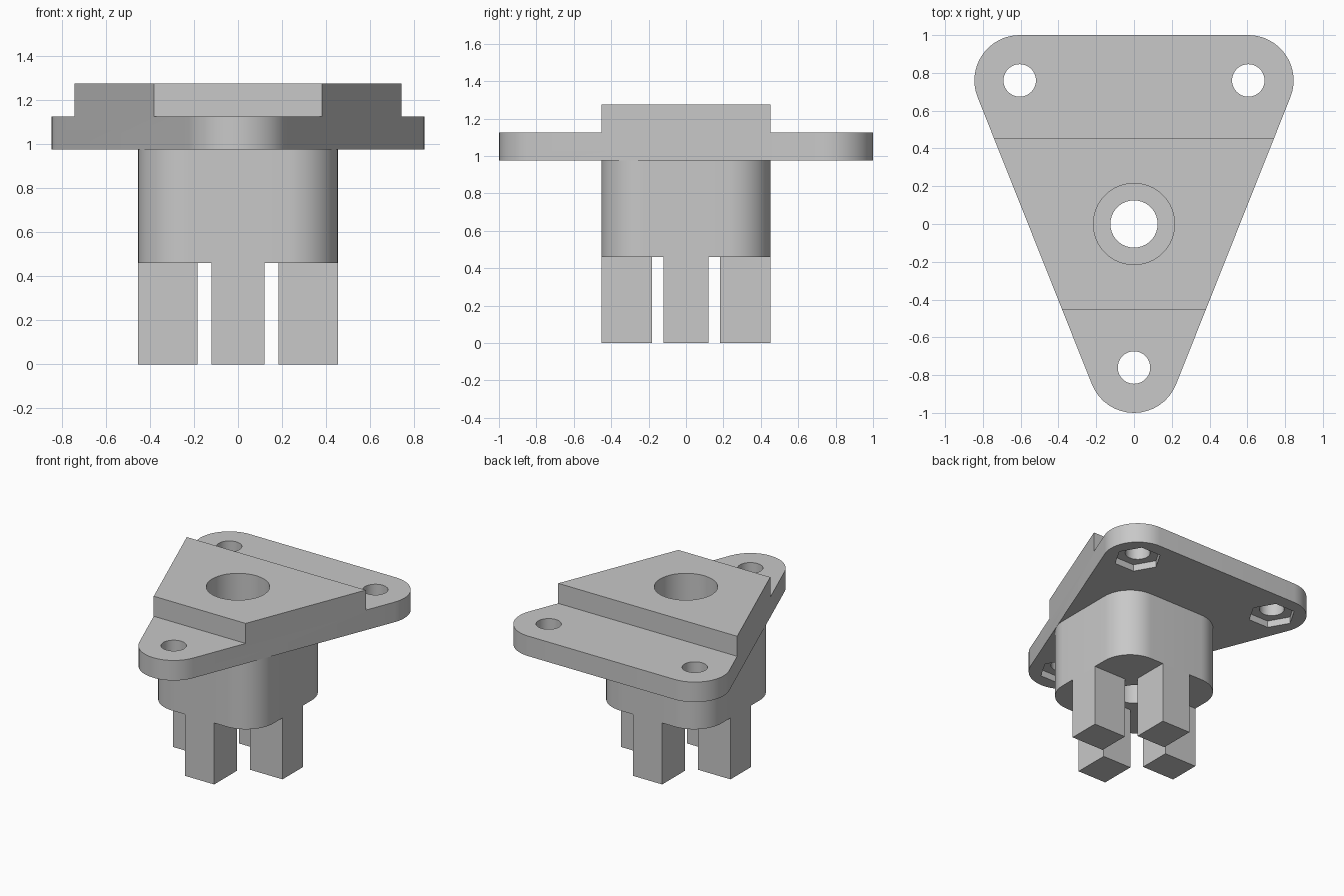
import bpy
import bmesh
from math import atan2, cos, degrees, pi, radians, sin

default = bpy.data.objects.get("Cube")
if default:
    bpy.data.objects.remove(default, do_unlink=True)

# Single flat colour
grey = bpy.data.materials.new("plain grey")
grey.use_nodes = True
grey.diffuse_color = (0.58, 0.58, 0.58, 1)
grey.node_tree.nodes["Principled BSDF"].inputs["Base Color"].default_value = grey.diffuse_color

# Main heights
BODY_BOTTOM, PLATE_BOTTOM, PLATE_TOP, BLOCK_TOP = 0.46, 0.975, 1.125, 1.275
HALF = 0.453        # half width of body, raised block and leg cross
LUG_R = 0.24
LUGS = [(0.605, 0.76), (-0.605, 0.76), (0, -0.76)]


def arcs(parts, steps=16):
    """Outline joining arcs given as centre x, centre y, radius, start, end."""
    return [(x + r * cos(radians(a + (b - a) * i / steps)),
             y + r * sin(radians(a + (b - a) * i / steps)))
            for x, y, r, a, b in parts for i in range(steps + 1)]


def ring(x, y, r, n=64):
    return [(x + r * cos(2 * pi * i / n), y + r * sin(2 * pi * i / n)) for i in range(n)]


def rect(x0, x1, y0, y1):
    return [(x0, y0), (x1, y0), (x1, y1), (x0, y1)]


def prism(name, outline, z0, z1):
    """Closed solid from an outline extruded between two heights."""
    bm = bmesh.new()
    face = bm.faces.new([bm.verts.new((x, y, z0)) for x, y in outline])
    top = bmesh.ops.extrude_face_region(bm, geom=[face])["geom"]
    bmesh.ops.translate(bm, vec=(0, 0, z1 - z0),
                        verts=[v for v in top if isinstance(v, bmesh.types.BMVert)])
    bmesh.ops.remove_doubles(bm, verts=bm.verts, dist=1e-5)
    bmesh.ops.recalc_face_normals(bm, faces=bm.faces)
    mesh = bpy.data.meshes.new(name)
    bm.to_mesh(mesh)
    bm.free()
    mesh.materials.append(grey)
    obj = bpy.data.objects.new(name, mesh)
    bpy.context.collection.objects.link(obj)
    return obj


def activate(obj):
    bpy.ops.object.select_all(action="DESELECT")
    obj.select_set(True)
    bpy.context.view_layer.objects.active = obj


def cut(obj, outline, z0, z1):
    cutter = prism("cutter", outline, z0, z1)
    cutter.hide_render = True
    mod = obj.modifiers.new("cut", "BOOLEAN")
    mod.operation, mod.solver, mod.object = "DIFFERENCE", "EXACT", cutter
    activate(obj)
    bpy.ops.object.modifier_apply(modifier=mod.name)
    bpy.data.objects.remove(cutter, do_unlink=True)


def smooth(obj):
    activate(obj)
    bpy.ops.object.shade_smooth_by_angle(angle=radians(30))


# Triangular flange, stepped down at both ends to leave the raised block
slope = degrees(atan2(-0.605, 1.52))
flange = prism("flange", arcs([
    (*LUGS[0], LUG_R, slope, 90),
    (*LUGS[1], LUG_R, 90, 180 - slope),
    (*LUGS[2], LUG_R, 180 - slope, 360 + slope)]), PLATE_BOTTOM, BLOCK_TOP)
for y0, y1 in ((HALF, 2), (-2, -HALF)):
    cut(flange, rect(-2, 2, y0, y1), PLATE_TOP, 2)

# Screw holes with hexagonal nut pockets underneath
for x, y in LUGS:
    cut(flange, ring(x, y, 0.086, 40), 0.9, 1.2)
    cut(flange, ring(x, y, 0.165, 6), 0.9, PLATE_BOTTOM + 0.05)

# Rounded square body
corner = 0.227
c = HALF - corner
body = prism("body", arcs([
    (c, c, corner, 0, 90), (-c, c, corner, 90, 180),
    (-c, -c, corner, 180, 270), (c, -c, corner, 270, 360)]),
    BODY_BOTTOM, PLATE_BOTTOM)

# Central bore with a wide counterbore from the top
cut(flange, ring(0, 0, 0.215), 0.9, 1.4)
cut(body, ring(0, 0, 0.215), 0.61, 1.1)
cut(body, ring(0, 0, 0.125), 0.4, 0.7)
smooth(flange)
smooth(body)

# Four legs in a cross, flush with the body sides
inner, wide = 0.183, 0.12
prism("front_leg", rect(-wide, wide, -HALF, -inner), 0, BODY_BOTTOM)
prism("back_leg", rect(-wide, wide, inner, HALF), 0, BODY_BOTTOM)
prism("left_leg", rect(inner, HALF, -wide, wide), 0, BODY_BOTTOM)
prism("right_leg", rect(-HALF, -inner, -wide, wide), 0, BODY_BOTTOM)
